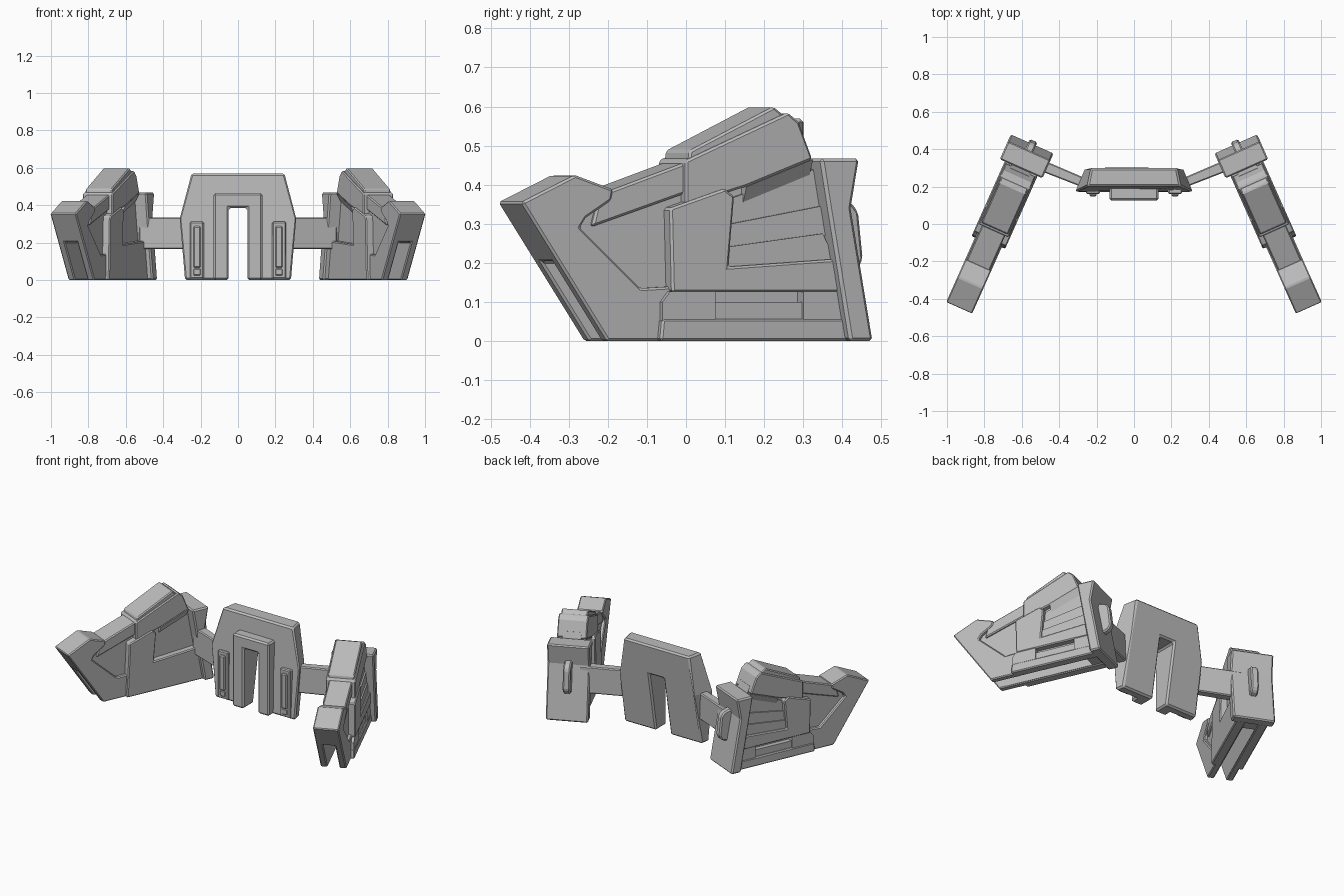
import bpy, bmesh, math
from mathutils import Vector

if "Cube" in bpy.data.objects:
    bpy.data.objects.remove(bpy.data.objects["Cube"])

grey = bpy.data.materials.new("plain grey")
grey.diffuse_color = (0.5, 0.5, 0.5, 1)
grey.use_nodes = True
grey.node_tree.nodes["Principled BSDF"].inputs["Base Color"].default_value = grey.diffuse_color

# Wing frame: B points backward along the wing, W points sideways outward
ANG = math.radians(24)
SN, CS = math.sin(ANG), math.cos(ANG)
ORIGIN = Vector((0.735, 0, 0))
B, W = Vector((-SN, CS, 0)), Vector((CS, SN, 0))


def make(name, loops, bevel=0.006, mirror=True, cutter=None):
    """Join pairs of matching outlines into closed solids."""
    bm = bmesh.new()
    for first, second in loops:
        a = [bm.verts.new(p) for p in first]
        c = [bm.verts.new(p) for p in second]
        bm.faces.new(a)
        bm.faces.new(c[::-1])
        for i in range(len(a)):
            j = (i + 1) % len(a)
            bm.faces.new((a[i], c[i], c[j], a[j]))
    bmesh.ops.recalc_face_normals(bm, faces=bm.faces)
    me = bpy.data.meshes.new(name)
    bm.to_mesh(me)
    bm.free()
    me.materials.append(grey)
    ob = bpy.data.objects.new(name, me)
    bpy.context.collection.objects.link(ob)
    if cutter:
        m = ob.modifiers.new("slot", 'BOOLEAN')
        m.operation, m.solver, m.object = 'DIFFERENCE', 'EXACT', cutter
    if bevel:
        m = ob.modifiers.new("bevel", 'BEVEL')
        m.width, m.segments, m.limit_method = bevel, 1, 'ANGLE'
    if mirror:
        ob.modifiers.new("mirror", 'MIRROR')
    return ob


def side(pts, v, ref):
    """Side-view outline (y, z), read at sideways offset ref, placed at offset v."""
    return [ORIGIN + B * ((y - ref * SN) / CS) + W * v + Vector((0, 0, z)) for y, z in pts]


def slab(name, pts, v, **kw):
    """Solid across the full wing width."""
    return make(name, [(side(pts, -v, v), side(pts, v, v))], **kw)


def plate(name, pts, v0, v1, flank=1, **kw):
    """Plate on the outer (1) or inner (-1) flank of the wing."""
    return make(name, [(side(pts, flank * v0, v1), side(pts, flank * v1, v1))], **kw)


# Slot between the two legs of each wing
slot = slab("slot_cutter", [(-0.6, -0.1), (0.33, -0.1), (0.33, 0.205), (-0.6, 0.205)],
            0.036, bevel=0, mirror=False)
slot.hide_render = True
slot.hide_viewport = True

# Wing core and nose
slab("wing_core", [(-0.3, 0.33), (-0.2, 0.375), (0, 0.45), (0.3, 0.5), (0.36, 0.34),
                   (0.41, 0.005), (-0.17, 0.005)], 0.055, cutter=slot, bevel=0)
slab("wing_nose", [(-0.42, 0.355), (-0.283, 0.425), (-0.185, 0.388), (-0.19, 0.36),
                   (-0.255, 0.315), (-0.27, 0.29), (-0.115, 0.135), (-0.03, 0.14),
                   (-0.03, 0), (-0.2, 0)], 0.076, cutter=slot)
slab("wing_top_beam", [(-0.22, 0.375), (0.02, 0.465), (0.02, 0.385), (-0.24, 0.292)], 0.068)

# Hood in two layers, with a sloped underside over the louvers
slab("hood_cap", [(0.01, 0.487), (0.225, 0.6), (0.255, 0.575), (0.28, 0.5), (0.0, 0.4)], 0.078)
slab("hood_base", [(0, 0.462), (0.262, 0.585), (0.29, 0.56), (0.325, 0.465), (0.155, 0.395),
                   (0, 0.345)], 0.088)
loops = []
for s in (1, -1):
    ends = []
    for y, z in ((0.155, 0.395), (0.325, 0.465)):
        ends.append([side([(y, z + dz)], s * v, 0.088)[0]
                     for v, dz in ((0.088, 0), (0.04, 0), (0.04, -0.045), (0.064, -0.045))])
    loops.append(ends)
make("hood_underside", loops, bevel=0)

# Outer flank armour
plate("outer_panel", [(-0.04, 0.34), (0.1, 0.39), (0.125, 0.37), (0.11, 0.19),
                      (0.385, 0.21), (0.395, 0.125), (-0.035, 0.125)], 0.05, 0.096)
plate("louver_low", [(0.1, 0.18), (0.385, 0.2), (0.35, 0.275), (0.1, 0.24)], 0.05, 0.084, bevel=0)
plate("louver_mid", [(0.1, 0.235), (0.36, 0.27), (0.345, 0.345), (0.1, 0.297)], 0.05, 0.076, bevel=0)
plate("louver_top", [(0.1, 0.29), (0.35, 0.34), (0.33, 0.44), (0.1, 0.36)], 0.05, 0.067, bevel=0)
plate("skirt", [(-0.065, 0), (0.42, 0), (0.41, 0.057), (-0.06, 0.057)], 0.038, 0.096)
plate("skirt_front_post", [(-0.06, 0.05), (0.075, 0.05), (0.075, 0.127), (-0.04, 0.127),
                           (-0.06, 0.1)], 0.038, 0.092, bevel=0)
plate("skirt_rear_post", [(0.3, 0.05), (0.41, 0.05), (0.4, 0.127), (0.3, 0.127)],
      0.038, 0.092, bevel=0)
plate("skirt_inset", [(0.07, 0.05), (0.31, 0.05), (0.31, 0.1), (0.07, 0.1)],
      0.038, 0.084, bevel=0)

# Inner flank: one plain panel down to the ground with an open recess
plate("inner_panel", [(-0.04, 0.34), (0.1, 0.39), (0.125, 0.37), (0.11, 0.19),
                      (0.385, 0.21), (0.42, 0), (-0.055, 0)], 0.038, 0.096, flank=-1)

# Rear block and its grip
slab("rear_block", [(0.345, 0.467), (0.445, 0.467), (0.424, 0.34), (0.48, 0), (0.42, 0),
                    (0.365, 0.34)], 0.125, bevel=0.008)
slab("rear_grip", [(0.37, 0.37), (0.425, 0.355), (0.443, 0.33), (0.455, 0.21), (0.44, 0.18),
                   (0.4, 0.165)], 0.022, bevel=0.008)

# Connecting arms
arm = [(0.26, 0.19), (0.26, 0.245), (0.51, 0.352), (0.53, 0.295)]
make("connecting_arm", [([(x, y, 0.165) for x, y in arm], [(x, y, 0.335) for x, y in arm])])


# Centre gate: leaning front, narrower back that thins towards the feet
def both(half):
    return half + [(-x, z) for x, z in reversed(half)]


gate = both([(0.05, 0.385), (0.05, 0), (0.285, 0), (0.315, 0.33), (0.25, 0.57)])
front = [(x, 0.17 + max(0, z - 0.33) * 0.13, z) for x, z in gate]
back = []
for x, z in gate:
    t = min(1, z / 0.33)
    inset = math.copysign(0.012 + 0.043 * t, x) if abs(x) > 0.1 else 0
    if z > 0.5:
        inset = math.copysign(0.02, x)
    back.append((x - inset, 0.23 + 0.07 * t, z))
make("gate_body", [(front, back)], bevel=0.01, mirror=False)
arch = both([(0.05, 0.385), (0.05, 0), (0.13, 0), (0.13, 0.465)])
make("gate_arch", [([(x, 0.125, z) for x, z in arch], [(x, 0.21, z) for x, z in arch])],
     bevel=0.01, mirror=False)


def box(name, x0, x1, y0, y1, z0, z1, **kw):
    q = [(x0, z0), (x1, z0), (x1, z1), (x0, z1)]
    make(name, [([(x, y0, z) for x, z in q], [(x, y1, z) for x, z in q])], **kw)


# Bars on the gate legs
box("leg_bar_frame", 0.183, 0.256, 0.16, 0.2, 0.008, 0.312)
box("leg_bar", 0.2, 0.238, 0.148, 0.2, 0.065, 0.288)
box("leg_bar_foot", 0.2, 0.238, 0.155, 0.2, 0.025, 0.06, bevel=0.004)
